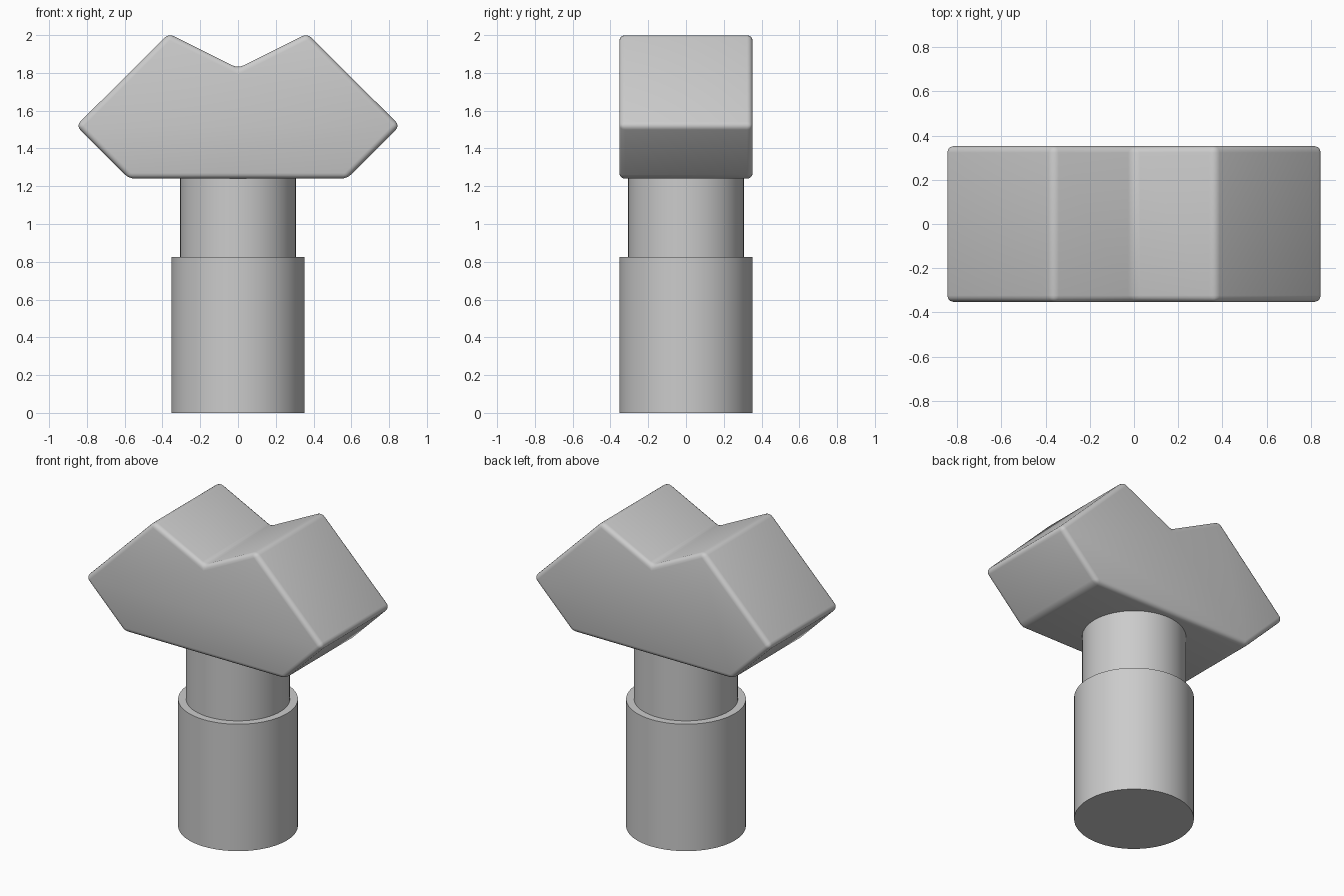
import bpy, bmesh

cube = bpy.data.objects.get("Cube")
if cube:
    bpy.data.objects.remove(cube, do_unlink=True)

# Single flat colour
grey = bpy.data.materials.new("light_grey")
grey.use_nodes = True
colour = (0.6, 0.6, 0.6, 1)
grey.diffuse_color = colour
grey.node_tree.nodes["Principled BSDF"].inputs["Base Color"].default_value = colour


def shade(obj, angle):
    obj.data.materials.append(grey)
    bpy.ops.object.select_all(action="DESELECT")
    obj.select_set(True)
    bpy.context.view_layer.objects.active = obj
    bpy.ops.object.shade_smooth_by_angle(angle=angle)


def cylinder(name, radius, bottom, top):
    bpy.ops.mesh.primitive_cylinder_add(
        vertices=64, radius=radius, depth=top - bottom,
        location=(0, 0, (bottom + top) / 2))
    obj = bpy.context.object
    obj.name = name
    shade(obj, 0.6)


# Stepped round shaft
cylinder("lower_shaft", 0.353, 0, 0.825)
cylinder("upper_neck", 0.306, 0.825, 1.245)

# Notched head: mirrored half profile, extruded front to back
half_depth = 0.353
right_half = [(0.577, 1.24), (0.857, 1.52), (0.367, 2.008)]
profile = right_half + [(0, 1.825)] + [(-x, z) for x, z in reversed(right_half)]

bm = bmesh.new()
face = bm.faces.new([bm.verts.new((x, -half_depth, z)) for x, z in profile])
side = bmesh.ops.extrude_face_region(bm, geom=[face])["geom"]
bmesh.ops.translate(bm, vec=(0, 2 * half_depth, 0),
                    verts=[g for g in side if isinstance(g, bmesh.types.BMVert)])
bmesh.ops.recalc_face_normals(bm, faces=bm.faces)
# Soft rounded edges
bmesh.ops.bevel(bm, geom=bm.edges[:], offset=0.03, offset_type="OFFSET",
                segments=4, profile=0.5, affect="EDGES", clamp_overlap=True)
mesh = bpy.data.meshes.new("notched_head")
bm.to_mesh(mesh)
bm.free()
head = bpy.data.objects.new("notched_head", mesh)
bpy.context.collection.objects.link(head)
shade(head, 0.7)
